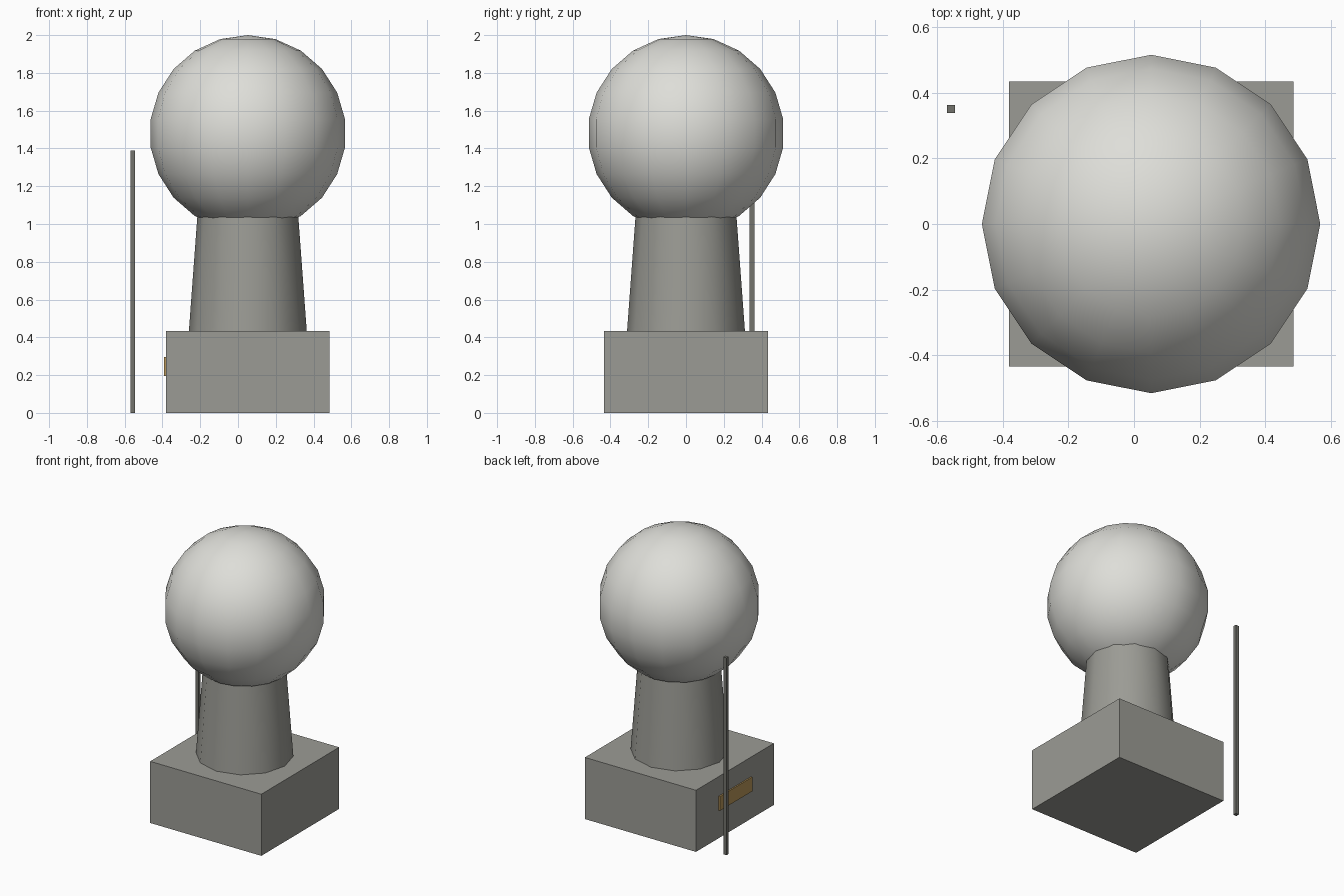
import bpy, math

cube = bpy.data.objects.get("Cube")
if cube:
    bpy.data.objects.remove(cube, do_unlink=True)

CX = 0.052  # axis of the main body


def material(name, rgb):
    m = bpy.data.materials.new(name)
    m.use_nodes = True
    m.diffuse_color = (*rgb, 1)
    m.node_tree.nodes["Principled BSDF"].inputs["Base Color"].default_value = (*rgb, 1)
    return m


def finish(name, mat, smooth=False):
    ob = bpy.context.object
    ob.name = ob.data.name = name
    ob.data.materials.append(mat)
    bpy.ops.object.transform_apply(location=False, rotation=True, scale=True)
    if smooth:
        bpy.ops.object.shade_smooth_by_angle(angle=math.radians(40))
    return ob


def box(name, mat, center, size):
    bpy.ops.mesh.primitive_cube_add(size=1, location=center)
    bpy.context.object.scale = size
    return finish(name, mat)


stone = material("grey stone", (0.33, 0.33, 0.30))
pale = material("pale grey", (0.73, 0.73, 0.69))
brass = material("brass", (0.47, 0.30, 0.10))
metal = material("dark metal", (0.17, 0.17, 0.15))

# Square plinth
box("plinth", stone, (CX, 0, 0.217), (0.866, 0.866, 0.434))

# Tapered column, its top sunk into the ball
bpy.ops.mesh.primitive_cone_add(vertices=12, radius1=0.312, radius2=0.264,
                                depth=0.65, location=(CX, 0, 0.759))
finish("column", stone, smooth=True)

# Ball
bpy.ops.mesh.primitive_uv_sphere_add(segments=16, ring_count=11, radius=0.52,
                                     location=(CX, 0, 1.48))
finish("ball", pale, smooth=True)

# Plaque on the right side of the plinth
box("plaque", brass, (CX - 0.436, 0, 0.246), (0.014, 0.36, 0.1))

# Free-standing pole
box("pole", metal, (-0.557, 0.35, 0.695), (0.025, 0.025, 1.39))
